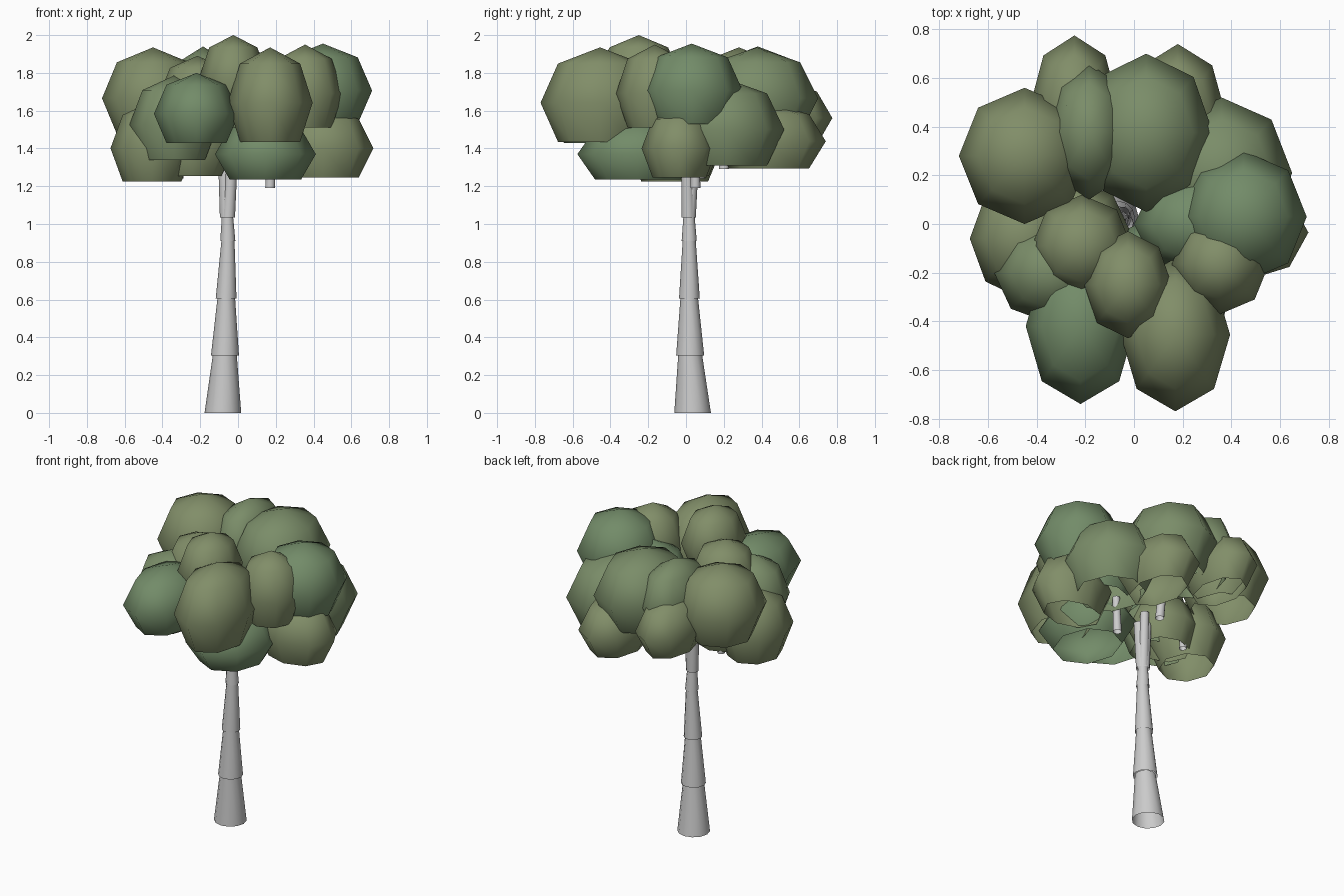
import bpy, bmesh, math
from mathutils import Vector


def material(name, rgb):
    m = bpy.data.materials.new(name)
    m.diffuse_color = (*rgb, 1)
    return m


OLIVE = material("olive_leaf", (0.22, 0.27, 0.14))
GREEN = material("green_leaf", (0.17, 0.26, 0.14))
MID = material("mid_leaf", (0.195, 0.265, 0.14))


def finish(name, bm, mat=None):
    me = bpy.data.meshes.new(name)
    bm.to_mesh(me)
    bm.free()
    ob = bpy.data.objects.new(name, me)
    bpy.context.collection.objects.link(ob)
    if mat:
        me.materials.append(mat)
    return ob


def leaf_clump(name, x, y, rx, ry, bottom, top, mat):
    """Eight-sided dome, open underneath."""
    rz = (top - bottom) / (1 + math.sqrt(0.5))
    bm = bmesh.new()
    bmesh.ops.create_uvsphere(bm, u_segments=8, v_segments=4, radius=1)
    poles = [v for v in bm.verts if v.co.z < -0.9]
    bmesh.ops.delete(bm, geom=poles, context='VERTS')
    for v in bm.verts:
        v.co = (x + v.co.x * rx, y + v.co.y * ry, top - rz + v.co.z * rz)
    for f in bm.faces:
        f.smooth = True
    finish(name, bm, mat)


def limb(name, a, b, r1, r2):
    """Open tapered tube from a to b with level ends."""
    a, b = Vector(a), Vector(b)
    bm = bmesh.new()
    bmesh.ops.create_cone(bm, cap_ends=False, segments=12,
                          radius1=r1, radius2=r2, depth=1)
    for v in bm.verts:
        c = a.lerp(b, v.co.z + 0.5)
        v.co = (c.x + v.co.x, c.y + v.co.y, c.z)
    for f in bm.faces:
        f.smooth = True
    finish(name, bm)


# Trunk: stacked tapered segments, leaning slightly
limb("trunk_1", (-0.08, 0.035, 0), (-0.07, 0.022, 0.31), 0.097, 0.063)
limb("trunk_2", (-0.069, 0.022, 0.305), (-0.062, 0.017, 0.615), 0.074, 0.046)
limb("trunk_3", (-0.063, 0.018, 0.605), (-0.053, 0.017, 0.92), 0.055, 0.034)
limb("trunk_4", (-0.054, 0.017, 0.91), (-0.056, 0.016, 1.05), 0.04, 0.029)

# Main fork and limbs inside the crown
limb("fork_left", (-0.06, 0.018, 1.035), (-0.075, 0.025, 1.34), 0.036, 0.03)
limb("fork_right", (-0.052, 0.012, 1.035), (-0.032, 0.005, 1.34), 0.036, 0.03)
limb("fork_back", (-0.055, 0.018, 1.035), (-0.045, 0.045, 1.4), 0.034, 0.026)
limb("branch_right", (0.17, 0.05, 1.19), (0.18, 0.05, 1.42), 0.026, 0.022)
limb("branch_left", (-0.31, 0.08, 1.24), (-0.32, 0.08, 1.45), 0.022, 0.018)
limb("branch_back", (-0.03, 0.2, 1.29), (-0.03, 0.24, 1.55), 0.027, 0.022)

# Crown: x, y, rx, ry, bottom, top, colour
clumps = [
    (0.17, -0.455, 0.225, 0.315, 1.435, 1.935, OLIVE),
    (-0.22, -0.42, 0.225, 0.32, 1.43, 1.80, GREEN),
    (-0.025, -0.25, 0.18, 0.22, 1.62, 2.0, OLIVE),
    (-0.215, -0.09, 0.205, 0.21, 1.52, 1.89, OLIVE),
    (0.355, -0.165, 0.2, 0.205, 1.51, 1.95, OLIVE),
    (0.45, 0.03, 0.26, 0.27, 1.53, 1.955, GREEN),
    (0.25, 0.0, 0.25, 0.21, 1.42, 1.80, GREEN),
    (0.45, -0.035, 0.267, 0.2, 1.245, 1.62, OLIVE),
    (0.145, -0.255, 0.267, 0.32, 1.235, 1.56, GREEN),
    (0.36, 0.21, 0.29, 0.31, 1.31, 1.77, MID),
    (0.05, 0.375, 0.275, 0.325, 1.475, 1.935, MID),
    (-0.185, 0.38, 0.17, 0.28, 1.5, 1.94, MID),
    (-0.45, 0.28, 0.27, 0.28, 1.475, 1.935, OLIVE),
    (-0.245, 0.495, 0.18, 0.28, 1.42, 1.76, OLIVE),
    (0.18, 0.44, 0.2, 0.3, 1.295, 1.64, OLIVE),
    (-0.455, -0.06, 0.22, 0.25, 1.225, 1.65, OLIVE),
    (-0.34, -0.2, 0.235, 0.21, 1.34, 1.785, MID),
    (-0.25, -0.02, 0.23, 0.2, 1.255, 1.6, OLIVE),
]
for i, c in enumerate(clumps, 1):
    leaf_clump(f"leaf_clump_{i}", *c)
